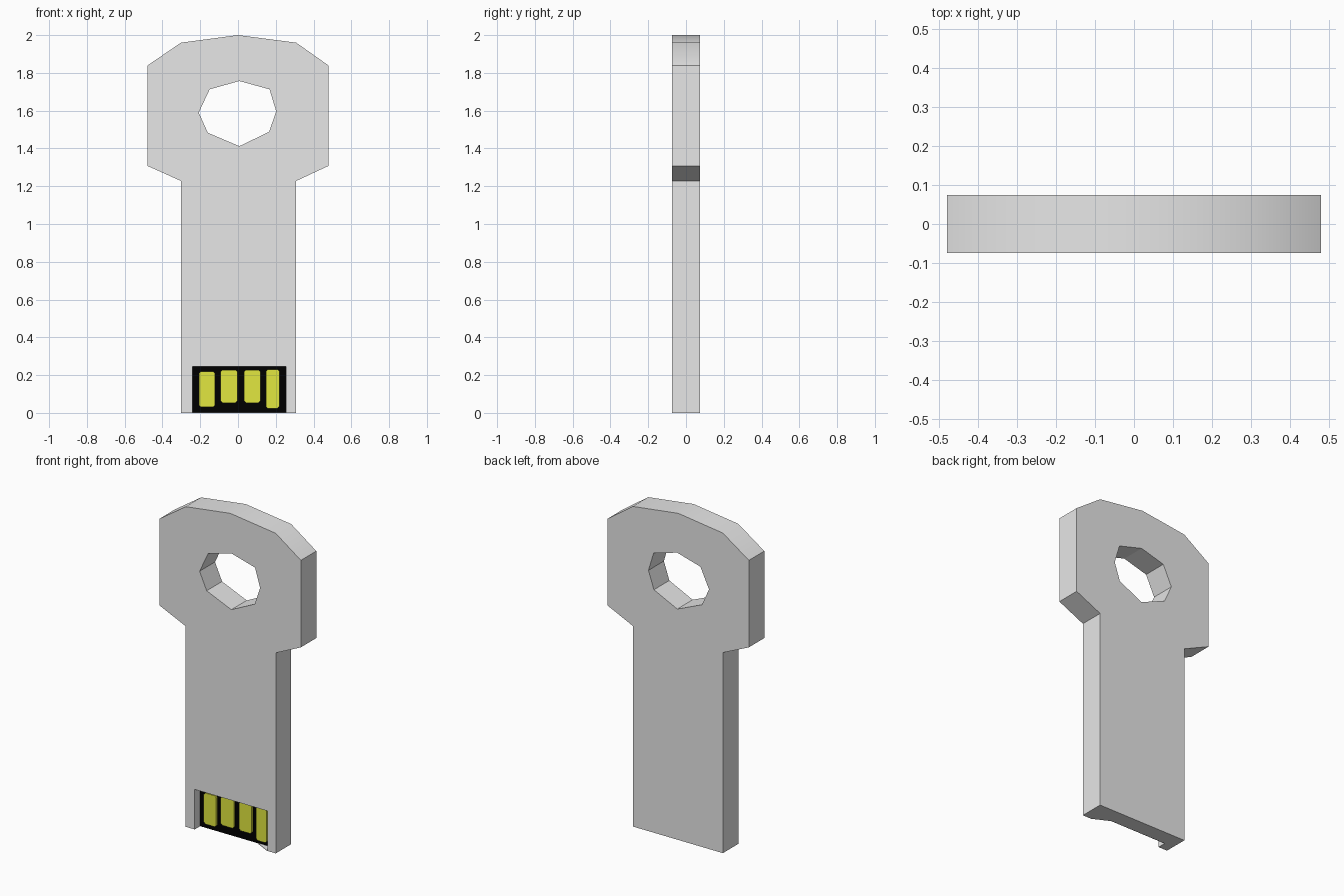
import bpy, bmesh, math

if "Cube" in bpy.data.objects:
    bpy.data.objects.remove(bpy.data.objects["Cube"])

T = 0.0745  # half thickness of the body


def material(name, rgb):
    m = bpy.data.materials.new(name)
    m.diffuse_color = (*rgb, 1)
    m.use_nodes = True
    m.node_tree.nodes["Principled BSDF"].inputs["Base Color"].default_value = m.diffuse_color
    return m


grey = material("grey metal", (0.8, 0.8, 0.8))
black = material("black plastic", (0, 0, 0))
gold = material("gold contact", (0.76, 0.8, 0.05))


def prism(name, profile, y0, y1, mat):
    """Extrude an (x, z) outline from y0 to y1."""
    bm = bmesh.new()
    face = bm.faces.new([bm.verts.new((x, y0, z)) for x, z in profile])
    ext = bmesh.ops.extrude_face_region(bm, geom=[face])
    moved = [v for v in ext["geom"] if isinstance(v, bmesh.types.BMVert)]
    bmesh.ops.translate(bm, verts=moved, vec=(0, y1 - y0, 0))
    bmesh.ops.recalc_face_normals(bm, faces=bm.faces)
    mesh = bpy.data.meshes.new(name)
    bm.to_mesh(mesh)
    bm.free()
    mesh.materials.append(mat)
    ob = bpy.data.objects.new(name, mesh)
    bpy.context.collection.objects.link(ob)
    return ob


def rect(x0, x1, z0, z1):
    return [(x0, z0), (x1, z0), (x1, z1), (x0, z1)]


def cut(target, cutter):
    mod = target.modifiers.new(cutter.name, 'BOOLEAN')
    mod.operation, mod.solver, mod.object = 'DIFFERENCE', 'EXACT', cutter
    cutter.hide_render = True
    cutter.hide_viewport = True


# Key-shaped body: shaft and angular head, smooth only over the top
body = prism("key_body", [
    (-0.302, 0), (0.308, 0), (0.308, 1.228), (0.478, 1.307), (0.478, 1.84),
    (0.308, 1.96), (0, 2.0), (-0.302, 1.96), (-0.478, 1.84), (-0.478, 1.307),
    (-0.302, 1.228)], -T, T, grey)
body.data.shade_smooth()
body.data.set_sharp_from_angle(angle=math.radians(32))

# Eight-sided ring hole through the head
cut(body, prism("hole_cutter", [
    (-0.208, 1.59), (-0.16, 1.483), (0.007, 1.412), (0.165, 1.488),
    (0.202, 1.597), (0.167, 1.713), (0.007, 1.757), (-0.15, 1.713)],
    -0.2, 0.2, grey))

# Connector recess, open at the front and bottom
FLOOR = -0.02
cut(body, prism("recess_cutter", rect(-0.241, 0.253, -0.1, 0.245),
                -0.2, FLOOR, grey))

# Black contact board on the recess floor
prism("contact_board", rect(-0.241, 0.253, 0.001, 0.245),
      FLOOR - 0.004, FLOOR, black)

# Small web closing the lower right corner of the recess
web = prism("recess_corner_web", rect(0.14, 0.253, 0, 0.003), -T, FLOOR, grey)
for v in web.data.vertices:
    if v.co.y < -0.05 and v.co.x < 0.2:
        v.co.x = 0.248

# Four contacts with clipped corners
for i, (x0, x1, z0, z1) in enumerate([
        (-0.207, -0.123, 0.03, 0.22), (-0.092, -0.003, 0.053, 0.228),
        (0.032, 0.118, 0.053, 0.228), (0.148, 0.219, 0.024, 0.23)]):
    c = 0.01
    prism(f"contact_{i + 1}", [
        (x0 + c, z0), (x1 - c, z0), (x1, z0 + c), (x1, z1 - c),
        (x1 - c, z1), (x0 + c, z1), (x0, z1 - c), (x0, z0 + c)],
        FLOOR - 0.016, FLOOR - 0.004, gold)
